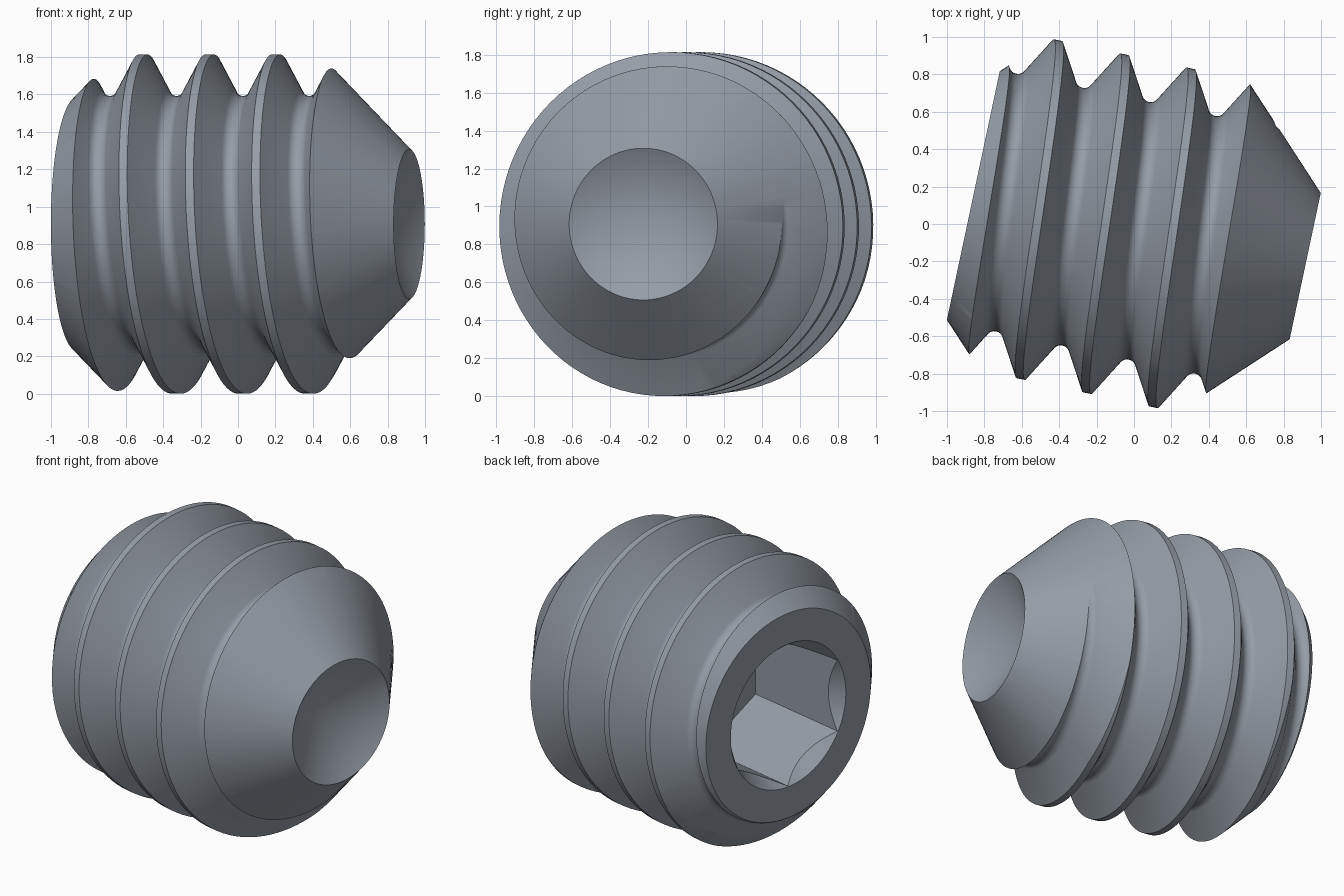
import bpy, bmesh, math
from mathutils import Vector

if "Cube" in bpy.data.objects:
    bpy.data.objects.remove(bpy.data.objects["Cube"])

LENGTH, RADIUS, PITCH = 1.814, 0.907, 0.3628
SEG = 96
TILT = math.radians(12)
AXIS = Vector((math.cos(TILT), -math.sin(TILT), 0))
SIDE = Vector((math.sin(TILT), math.cos(TILT), 0))
UP = Vector((0, 0, 1))
ORIGIN = Vector((-0.859, 0.152, RADIUS))      # centre of the socket end


def place(s, r, phi):
    """Point at distance s along the tilted axis, radius r, angle phi."""
    return ORIGIN + AXIS * s + (SIDE * math.cos(phi) + UP * math.sin(phi)) * r


def finish(bm, name):
    bmesh.ops.recalc_face_normals(bm, faces=bm.faces)
    mesh = bpy.data.meshes.new(name)
    bm.to_mesh(mesh)
    bm.free()
    obj = bpy.data.objects.new(name, mesh)
    bpy.context.collection.objects.link(obj)
    return obj


def grid_faces(bm, grid):
    for a, b in zip(grid, grid[1:]):
        for j in range(len(a) - 1):
            bm.faces.new((a[j], a[j + 1], b[j + 1], b[j]))
    bmesh.ops.remove_doubles(bm, verts=bm.verts, dist=1e-5)


def lathe(name, profile, seg=SEG, offset=0.0):
    """Closed solid turned about the axis from (s, r) points."""
    bm = bmesh.new()
    grid = [[bm.verts.new(place(s, r, offset + 2 * math.pi * j / seg))
             for j in range(seg + 1)] for s, r in profile]
    grid_faces(bm, grid)
    return finish(bm, name)


def threaded_rod(name):
    """Overlong helical rod with flat crests and rounded roots."""
    v_bottom = RADIUS - math.sqrt(3) * PITCH * 7 / 16
    fillet = 0.053
    period = [(-PITCH / 16, RADIUS), (PITCH / 16, RADIUS)]
    for k in range(9):
        t = math.radians(-60 + 15 * k)
        period.append((PITCH / 2 + fillet * math.sin(t),
                       v_bottom + fillet * (2 - math.cos(t))))
    start, turns = 0.27 - 3 * PITCH, 8
    rows = [(start + k * PITCH + u, r) for k in range(turns) for u, r in period]
    rows.append((start + turns * PITCH + period[0][0], RADIUS))
    bm = bmesh.new()
    grid = [[bm.verts.new(place(s + PITCH * j / SEG, r, 2 * math.pi * j / SEG))
             for j in range(SEG + 1)] for s, r in rows]
    grid_faces(bm, grid)
    # Fan caps on both open ends
    low = bm.verts.new(place(start + PITCH / 2, 0, 0))
    high = bm.verts.new(place(start + (turns + 0.5) * PITCH, 0, 0))
    for e in [e for e in bm.edges if e.is_boundary]:
        s = ((e.verts[0].co + e.verts[1].co) / 2 - ORIGIN).dot(AXIS)
        bm.faces.new((e.verts[0], e.verts[1], low if s < LENGTH / 2 else high))
    return finish(bm, name)


def boolean(target, other, operation):
    mod = target.modifiers.new(operation.lower(), 'BOOLEAN')
    mod.operation, mod.object, mod.solver = operation, other, 'EXACT'
    bpy.context.view_layer.objects.active = target
    bpy.ops.object.modifier_apply(modifier=mod.name)
    bpy.data.objects.remove(other)


# Threaded body trimmed by the chamfered blank with its hollow cone tip
screw = threaded_rod("set_screw")
blank = lathe("blank", [(0, 0), (0, 0.68), (0.3, 0.98), (LENGTH - 0.58, 0.98),
                        (LENGTH, 0.4), (LENGTH - 0.23, 0)])
boolean(screw, blank, 'INTERSECT')

# Hexagonal socket and its countersunk rim
HEX = 0.471
hexagon = lathe("hex_cutter", [(-0.2, 0), (-0.2, HEX), (0.726, HEX), (0.726, 0)],
                6, math.pi / 6)
boolean(screw, hexagon, 'DIFFERENCE')
sink = lathe("countersink_cutter", [(-0.1, 0), (-0.1, 0.553), (0.2, 0.316), (0.2, 0)])
boolean(screw, sink, 'DIFFERENCE')

# Steel colour and smooth flanks with crisp edges
steel = bpy.data.materials.new("blue_grey_steel")
steel.diffuse_color = (0.30, 0.335, 0.38, 1)
steel.use_nodes = True
steel.node_tree.nodes["Principled BSDF"].inputs["Base Color"].default_value = steel.diffuse_color
screw.data.materials.clear()
screw.data.materials.append(steel)
for poly in screw.data.polygons:
    poly.material_index = 0
bpy.ops.object.select_all(action='DESELECT')
screw.select_set(True)
bpy.context.view_layer.objects.active = screw
bpy.ops.object.shade_smooth_by_angle(angle=math.radians(30))
